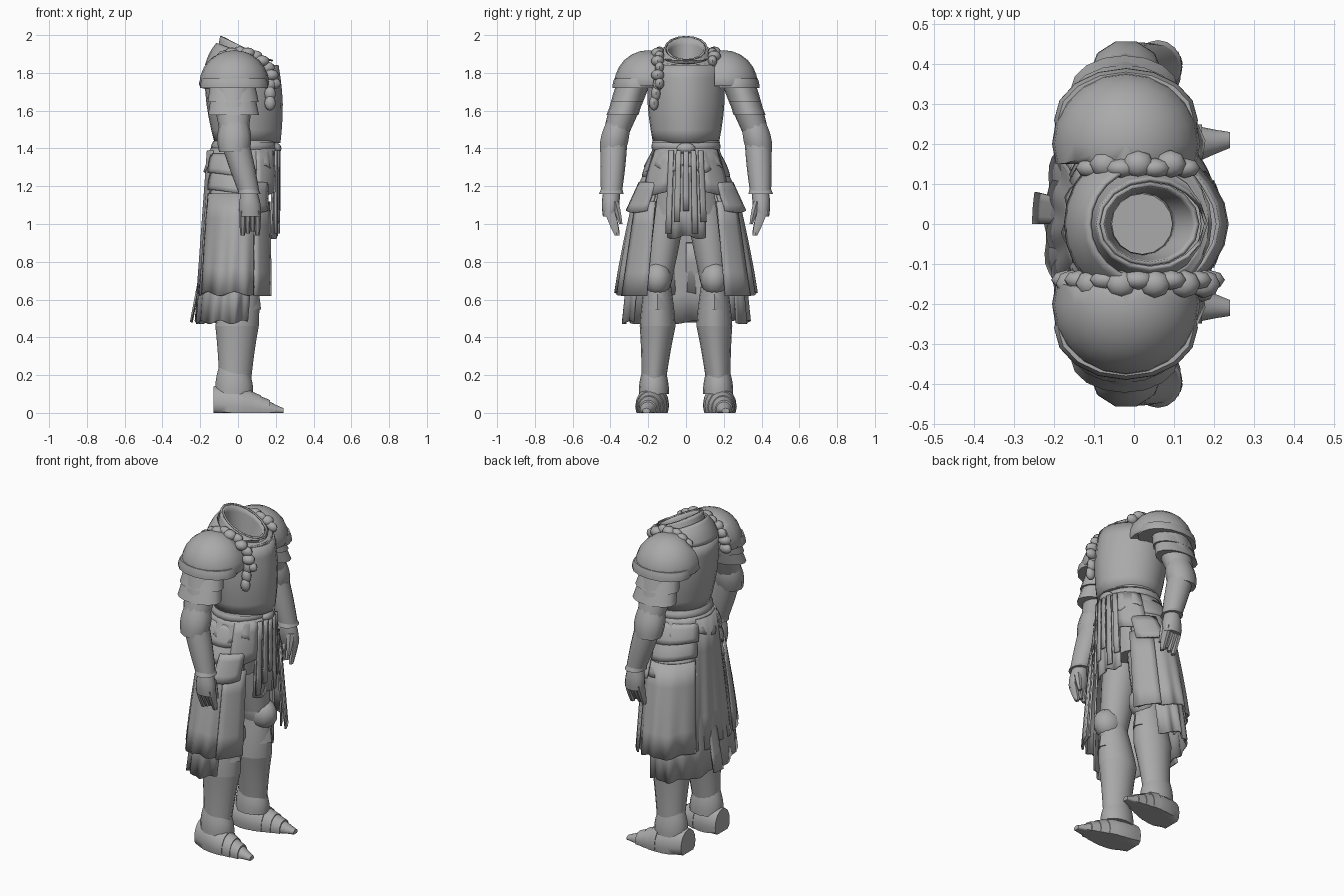
import bpy, bmesh, math
from mathutils import Vector

default_cube = bpy.data.objects.get("Cube")
if default_cube:
    bpy.data.objects.remove(default_cube)

steel = bpy.data.materials.new("plain_grey")
steel.use_nodes = True
grey = (.4, .4, .4, 1)
steel.diffuse_color = grey
steel.node_tree.nodes["Principled BSDF"].inputs["Base Color"].default_value = grey


def finish(bm, name, thickness=0):
    bmesh.ops.recalc_face_normals(bm, faces=bm.faces[:])
    mesh = bpy.data.meshes.new(name)
    bm.to_mesh(mesh)
    bm.free()
    mesh.materials.append(steel)
    part = bpy.data.objects.new(name, mesh)
    bpy.context.collection.objects.link(part)
    bpy.ops.object.select_all(action='DESELECT')
    part.select_set(True)
    bpy.context.view_layer.objects.active = part
    bpy.ops.object.shade_smooth_by_angle(angle=math.radians(45))
    if thickness:
        solidify = part.modifiers.new("thickness", 'SOLIDIFY')
        solidify.thickness = thickness
        solidify.offset = 0


def skin(bm, rows, closed):
    for upper, lower in zip(rows, rows[1:]):
        for i in range(len(upper) if closed else len(upper) - 1):
            j = (i + 1) % len(upper)
            bm.faces.new((upper[i], upper[j], lower[j], lower[i]))


def limb(name, top, bottom, top_size, bottom_size, side=1, bulge=0, tilt=0, ridge=0,
         sides=16, steps=6, lengthwise=False, hollow=0):
    """Oval tube between two points, swelling by bulge halfway along."""
    bm, rows = bmesh.new(), []
    for k in range(steps + 1):
        t = k / steps
        centre = Vector(top).lerp(Vector(bottom), t)
        size = Vector(top_size).lerp(Vector(bottom_size), t) * (1 + bulge * math.sin(math.pi * t))
        row = []
        for i in range(sides):
            angle = math.tau * i / sides
            u, v = size.x * math.cos(angle), size.y * math.sin(angle)
            if lengthwise:
                point = centre + Vector((0, u, v))
                point.z = max(point.z, 0)
            else:
                crease = ridge * max(0, math.cos(angle)) ** 6
                point = centre + Vector((u + crease, v, u * tilt * (1 - t)))
            point.y *= side
            row.append(bm.verts.new(point))
        rows.append(row)
    skin(bm, rows, closed=True)
    if not hollow:
        bm.faces.new(rows[0])
        bm.faces.new(rows[-1])
    finish(bm, name, hollow)


def sheet(name, top, bottom, arc, side=1, columns=16, bulge=0, wave=0, folds=9, jag=0):
    """Hanging arc of cloth or plate; ends are (centre x, rx, ry, z), arc in degrees from the chest."""
    bm, rows, steps = bmesh.new(), [], 4
    for k in range(steps + 1):
        t, row = k / steps, []
        cx, rx, ry, z = Vector(top).lerp(Vector(bottom), t)
        swell = 1 + bulge * math.sin(math.pi * t)
        for i in range(columns + 1):
            angle = math.radians(arc[0] + (arc[1] - arc[0]) * i / columns)
            spread = swell + wave * t * math.sin(folds * angle)
            drop = jag * t * math.cos(folds * angle / 2)
            row.append(bm.verts.new((cx + rx * spread * math.cos(angle),
                                     side * ry * spread * math.sin(angle), z + drop)))
        rows.append(row)
    skin(bm, rows, closed=False)
    finish(bm, name, thickness=.01)


def ball(name, centre, size, side=1, segments=12, inner=-1, floor=0):
    """Ellipsoid, optionally cut flat on its inner side and underside."""
    bm = bmesh.new()
    bmesh.ops.create_uvsphere(bm, u_segments=segments, v_segments=segments // 2 + 2, radius=1)
    for vert in bm.verts:
        x, y, z = (c + s * p for c, s, p in zip(centre, size, vert.co))
        vert.co = (x, side * max(y, inner), max(z, floor))
    finish(bm, name)


# Torso: ridged breastplate, sloping shoulders, slanted collar opening into a funnel
chest, waist, neck = (.01, 0, 1.84), (.04, 0, 1.43), (.04, 0, 1.93)
limb("breastplate", chest, waist, (.18, .19), (.16, .17), bulge=.1, ridge=.02, sides=24, hollow=.01)
limb("shoulder_slope", (.03, 0, 1.9), chest, (.14, .14), (.18, .19), tilt=-.4, bulge=.04, sides=24, hollow=.01)
limb("collar", neck, (.03, 0, 1.87), (.13, .11), (.14, .14), tilt=-.5, ridge=.01, hollow=.01)
limb("collar_lining", neck, (.02, 0, 1.78), (.12, .1), (.08, .08), tilt=-.5, hollow=.01)
limb("waist_flange", (.04, 0, 1.47), (.04, 0, 1.43), (.16, .17), (.17, .18), ridge=.01, sides=24, steps=2)
limb("hips", (.03, 0, 1.45), (0, 0, 1.05), (.15, .16), (.14, .2))

# Belt, knot and gathered cloth
limb("belt", (.03, 0, 1.44), (.03, 0, 1.38), (.16, .17), (.16, .17), bulge=.08, sides=24)
ball("belt_knot", (.2, 0, 1.4), (.03, .05, .03))
sheet("gathered_cloth", (.03, .17, .17, 1.4), (.02, .19, .21, 1.29), arc=(0, 360),
      columns=60, wave=.05, folds=14, jag=.02)

# Front panel with loose straps, back panel, and the longer skirt below
belt_line = (.02, .18, .18, 1.39)
sheet("front_panel", belt_line, (0, .2, .21, .93), arc=(-29, 29), bulge=.03, wave=.04, folds=18, jag=.01)
for k in range(5):
    middle = 12 * k - 24
    sheet(f"front_strap_{k + 1}", (.02, .2, .19, 1.39), (.01, .21, .23, .95 + .06 * (k % 3)),
          arc=(middle - 4, middle + 4), columns=3)
sheet("back_panel", belt_line, (-.02, .19, .34, .63), arc=(148, 212), columns=24, wave=.03, folds=20, jag=.01)
sheet("under_skirt", (0, .16, .25, 1.1), (-.05, .17, .33, .48), arc=(55, 305),
      columns=60, bulge=.03, wave=.03, folds=17, jag=.01)
sheet("back_tail", (0, .17, .25, .9), (-.05, .2, .33, .48), arc=(166, 180), columns=4)

for side, word in ((1, "left_"), (-1, "right_")):
    # Layered hip plates over the open side skirt
    for k in range(3):
        height, reach = 1.37 - .09 * k, .18 + .03 * k
        sheet(f"{word}hip_plate_{k + 1}", (.01, .17, reach, height), (.01, .19, reach + .05, height - .11),
              arc=(38, 152), side=side, columns=10, bulge=.03, folds=5, jag=.01)
    sheet(word + "front_flap", belt_line, (.02, .19, .25, 1.16), arc=(24, 66), side=side,
          columns=5, bulge=.03, folds=5, jag=.02)
    sheet(word + "pouch_flap", (.02, .18, .25, 1.22), (.01, .19, .32, 1.08), arc=(40, 80), side=side,
          columns=5, folds=6, jag=.02)
    sheet(word + "side_skirt", (0, .18, .27, 1.16), (-.02, .2, .37, .63), arc=(34, 150), side=side,
          columns=32, bulge=.02, wave=.02, folds=16, jag=.01)
    sheet(word + "skirt_facing", (.01, .19, .29, 1.12), (0, .21, .37, .62), arc=(34, 66), side=side, columns=4)

    # Leg armour
    hip, knee, ankle = Vector((0, .1, 1.1)), Vector((.02, .15, .68)), Vector((-.02, .17, .18))
    calf = Vector((-.01, .15, .46))
    limb(word + "thigh", hip, knee, (.11, .1), (.08, .07), side, bulge=.06)
    ball(word + "knee_plate", knee + Vector((.04, 0, .03)), (.09, .075, .09), side, segments=10)
    limb(word + "knee_wing", knee + Vector((0, 0, .1)), knee, (.08, .08), (.08, .07), side, bulge=.1)
    limb(word + "calf", knee, calf, (.08, .07), (.11, .095), side, ridge=.01, bulge=.03)
    limb(word + "greave", calf, ankle, (.11, .095), (.08, .065), side, bulge=-.03, ridge=.01)
    limb(word + "greave_top", knee.lerp(calf, .3), knee.lerp(calf, .6), (.08, .07), (.1, .085), side,
         tilt=.3, ridge=.02, steps=3)
    limb(word + "ankle_cuff", ankle + Vector((0, 0, .05)), ankle - Vector((0, 0, .08)), (.08, .06), (.1, .08),
         side, bulge=.08, tilt=-.2)

    # Pointed boot with overlapping plates
    heel, toe = Vector((-.13, .165, .05)), Vector((.24, .21, .01))
    limb(word + "boot", heel, toe, (.07, .09), (.02, .015), side, bulge=.7, steps=10, lengthwise=True)
    for k in range(3):
        start, width, rise = .42 + .13 * k, .085 - .014 * k, .105 - .02 * k
        limb(f"{word}boot_plate_{k + 1}", heel.lerp(toe, start), heel.lerp(toe, start + .13),
             (width, rise), (width - .01, rise - .015), side, steps=2, lengthwise=True)

    # Sloping shoulder plate with flared rim
    ball(word + "shoulder_dome", (-.02, .2, 1.74), (.185, .18, .18), side, segments=20, inner=.15, floor=1.73)
    limb(word + "shoulder_rim", (-.02, .26, 1.77), (-.02, .26, 1.72), (.17, .12), (.18, .13), side, bulge=.02, steps=3)

    # Arm armour strung along the joints
    shoulder, elbow, wrist = Vector((-.03, .26, 1.8)), Vector((-.02, .38, 1.45)), Vector((.06, .395, 1.16))
    limb(word + "sleeve", shoulder, elbow, (.11, .09), (.07, .065), side, bulge=.08)
    for k in range(2):
        start = .2 + .2 * k
        limb(f"{word}arm_plate_{k + 1}", shoulder.lerp(elbow, start), shoulder.lerp(elbow, start + .24),
             (.12, .08), (.135, .085), side, steps=3)
    limb(word + "elbow_plate", elbow + Vector((0, -.02, .1)), elbow - Vector((0, -.01, .07)), (.07, .06), (.08, .07),
         side, bulge=.2, sides=10)
    limb(word + "forearm", elbow, wrist, (.075, .07), (.055, .055), side, bulge=.06)
    limb(word + "gauntlet_cuff", elbow.lerp(wrist, .85), wrist, (.05, .05), (.06, .065), side, steps=2)

    # Hand with curled, closely packed fingers and thumb
    palm = wrist + Vector((.005, .01, -.12))
    limb(word + "hand", wrist, palm, (.045, .045), (.055, .035), side, bulge=.15)
    for k in range(4):
        knuckle = palm + Vector((.026 * k - .04, 0, .03))
        tip = knuckle - Vector((0, .04, .13 - .01 * (k % 3)))
        limb(f"{word}finger_{k + 1}", knuckle, tip, (.017, .03), (.012, .015), side, bulge=.2, sides=6, steps=3)
    thumb_root = wrist + Vector((.03, -.02, -.04))
    limb(word + "thumb", thumb_root, thumb_root + Vector((.01, -.03, -.12)), (.025, .02), (.01, .01),
         side, bulge=.2, sides=6, steps=3)

    # Rumpled strap over each shoulder, longer on the right
    count, sweep = (13, 1.4) if side < 0 else (7, .7)
    for k in range(count):
        angle = sweep * (2 * k / (count - 1) - 1)
        fold = (.01 + .18 * math.sin(angle), .14 + .01 * (k % 2), 1.71 + .2 * math.cos(angle))
        ball(f"{word}strap_fold_{k + 1}", fold, (.04, .025 + .01 * (k % 2), .03), side, segments=8)

# Chest end of the long strap
for k in range(3):
    ball(f"chest_fold_{k + 1}", (.17, .15 + .01 * k, 1.74 - .05 * k), (.03, .025, .04), side=-1, segments=8)
